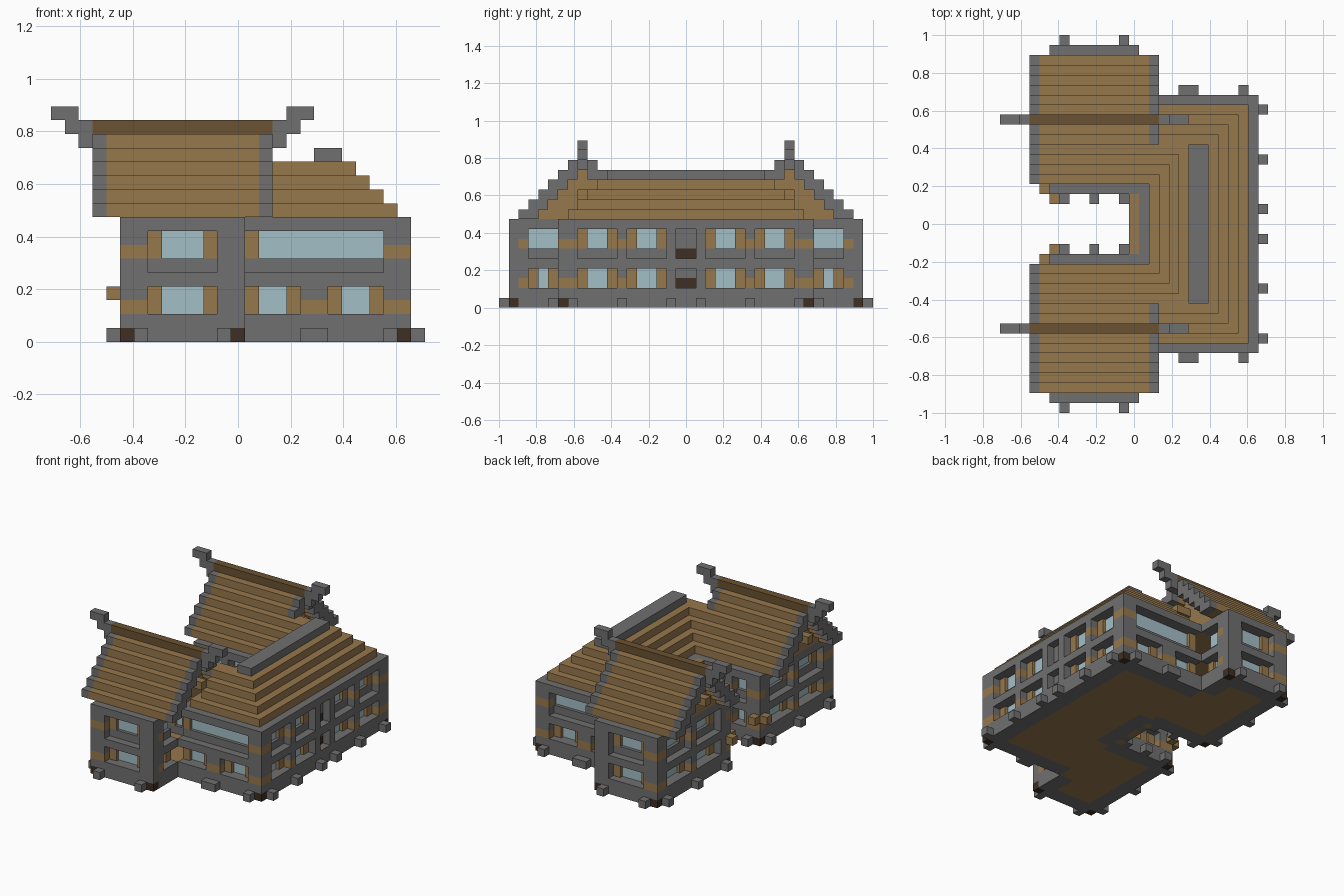
import bpy, bmesh
from mathutils import Vector

if "Cube" in bpy.data.objects:
    bpy.data.objects.remove(bpy.data.objects["Cube"])

U = 2 / 38                               # size of one block
ORIGIN = Vector((-13.5 * U, -1, 0))


def material(name, rgb):
    linear = [((c / 255 + 0.055) / 1.055) ** 2.4 for c in rgb] + [1]
    m = bpy.data.materials.new(name)
    m.use_nodes = True
    m.diffuse_color = linear
    m.node_tree.nodes["Principled BSDF"].inputs["Base Color"].default_value = linear
    return m


MATS = {
    "stone": material("grey stone", (112, 112, 112)),
    "plank": material("tan planks", (151, 120, 77)),
    "ridge": material("brown timber", (106, 82, 50)),
    "dark": material("dark timber", (62, 46, 34)),
    "glass": material("pale blue glass", (164, 191, 199)),
}
KEYS = list(MATS)
grid = {}                                # block -> (part, material)
panes = []                               # thin glass boxes


def fill(part, mat, i, j, k):
    """Fill block ranges, and the same ranges mirrored front to back."""
    for x in range(*i):
        for y in range(*j):
            for z in range(*k):
                grid[x, y, z] = grid[x, 37 - y, z] = (part, mat)


def facade(axis, start, outer, inward, lower, upper, pads=()):
    """Wall from one letter per block: K/g corner, C/G column, t flank, w window, D door."""
    def put(part, mat, a, d, k0, k1):
        o = outer + inward * d
        along, across = (a, a + 1), (o, o + 1)
        fill(part, mat, *((along, across) if axis == "x" else (across, along)), (k0, k1))

    def pane(a, k0):
        mid = outer + inward + 0.5
        along, across = (a, a + 1), (mid - 0.08, mid + 0.08)
        i, j = (along, across) if axis == "x" else (across, along)
        panes.append((i, j, (k0, k0 + 2)))
        panes.append((i, (38 - j[1], 38 - j[0]), (k0, k0 + 2)))

    for n, pair in enumerate(zip(lower, upper)):
        a = start + n
        if pair[0] == " ":
            continue
        put("plinth", "stone", a, 0, 0, 2)
        put("rails", "stone", a, 0, 4, 5)
        put("rails", "stone", a, 0, 8, 9)
        put("walls", "stone", a, 1, 0, 2)
        put("walls", "stone", a, 1, 4, 6)
        put("walls", "stone", a, 1, 8, 9)
        if pair[0] in "Kg":
            put("plinth", "dark", a, 0, 0, 1)
        for kind, k in zip(pair, (2, 6)):
            if kind in "KCGg":
                put("columns", "stone", a, 0, k, k + 3)
                put("walls", "stone", a, 1, k, k + 2)
                if kind in "KC":
                    put("columns", "plank", a, 0, k, k + 1)
            elif kind == "t":
                put("walls", "plank", a, 1, k, k + 2)
            elif kind == "D":
                put("walls", "stone", a, 1, k, k + 2)
                put("walls", "dark", a, 1, 2, 3)
                put("walls", "dark", a, 1, 5, 6)
            else:
                pane(a, k)
        if pair[0] in "KCGg" and pair[1] in "KCGg":
            put("columns", "stone", a, 0, 5, 6)
    for a in pads:
        put("footings", "stone", a, -1, 0, 1)


# Floors and ceilings
for z in (0, 8):
    fill("floors", "plank", (6, 14), (2, 15), (z, z + 1))
    fill("floors", "plank", (13, 25), (7, 19), (z, z + 1))

# Walls
wing = "KCtwwwtGg"
facade("x", 5, 1, 1, wing, wing, (6, 12))
facade("x", 14, 6, 1, "twwtCCtwwtCK", "t" + "w" * 9 + "CK", (18, 19, 24))
facade("y", 6, 25, -1, " CtwwtCtwwtGD", " CtwwtCtwwtGD", (7, 12, 17))
facade("y", 1, 13, -1, " Ctwt", " Cwww")
facade("y", 1, 5, 1, " CtwwwtCtwwwtC ", " CtwwwtCtwwwtC ", (2, 8, 14))
facade("x", 5, 15, -1, "KCtwCwtCw", "KCwwCwDCw", (6, 9, 12))
facade("y", 15, 14, 1, "GwGw", "GwGw", (17,))

# Stepped wing roofs with stone verges and plank gables
for j in range(2, 15):
    top = 16 - abs(j - 8)
    low = max(9, top - 2)
    for i in (5, 13):
        fill("gables", "plank", (i, i + 1), (j, j + 1), (9, top - 1))
    fill("wing_roofs", "plank", (4, 15), (j, j + 1), (low, top))
    for i in (3, 15):
        fill("verges", "stone", (i, i + 1), (j, j + 1), (low, top))
fill("ridge_beams", "ridge", (3, 16), (8, 9), (15, 16))
fill("gable_beams", "plank", (3, 16), (8, 9), (11, 12))

# Hipped main roof, joined to the wings along the valleys
for s in range(4):
    k = (9 + s, 10 + s)
    fill("main_roof", "plank", (15 + s, 25 - s), (7 + s, 19), k)
    fill("main_roof", "plank", (16, 25 - s), (7 + s, 15 - s), k)
    fill("main_roof", "plank", (15, 16), (11, 15 - s), k)
fill("main_ridge", "stone", (19, 21), (11, 19), (13, 14))

# Curled ridge ends
for steps in (((0, 2), (1, 3), (2, 3)), ((17, 19), (16, 18), (16, 17))):
    for n, span in enumerate(steps):
        fill("ridge_ends", "stone", span, (8, 9), (16 - n, 17 - n))

# Courtyard corner blocks
fill("corner_blocks", "plank", (4, 5), (15, 16), (3, 4))
fill("corner_blocks", "plank", (5, 6), (16, 17), (3, 4))


def finish(name, bm):
    me = bpy.data.meshes.new(name)
    for m in MATS.values():
        me.materials.append(m)
    bm.to_mesh(me)
    bm.free()
    bpy.context.collection.objects.link(bpy.data.objects.new(name, me))


# Turn each part's exposed block sides into a mesh
for part in sorted({p for p, m in grid.values()}):
    bm = bmesh.new()
    for cell, (owner, mat) in grid.items():
        if owner != part:
            continue
        centre = Vector(cell) + Vector((0.5, 0.5, 0.5))
        for ax in range(3):
            for sign in (-1, 1):
                n = Vector((0, 0, 0))
                n[ax] = sign
                if tuple(int(c + d) for c, d in zip(cell, n)) in grid:
                    continue
                u = Vector((0, 0, 0))
                u[(ax + 1) % 3] = 0.5
                v = n.cross(u)
                mid = centre + n / 2
                ring = [mid - u - v, mid + u - v, mid + u + v, mid - u + v]
                face = bm.faces.new([bm.verts.new(ORIGIN + p * U) for p in ring])
                face.material_index = KEYS.index(mat)
    bmesh.ops.remove_doubles(bm, verts=bm.verts[:], dist=U / 100)
    bmesh.ops.dissolve_limit(bm, angle_limit=0.01, verts=bm.verts[:],
                             edges=bm.edges[:], delimit={"MATERIAL", "NORMAL"})
    finish(part, bm)

# Window panes
bm = bmesh.new()
for spans in panes:
    lo, hi = (Vector(s) for s in zip(*spans))
    made = bmesh.ops.create_cube(bm, size=1)["verts"]
    for v in made:
        v.co = ORIGIN + U * ((lo + hi) / 2 + v.co * (hi - lo))
for f in bm.faces:
    f.material_index = KEYS.index("glass")
finish("window_panes", bm)
